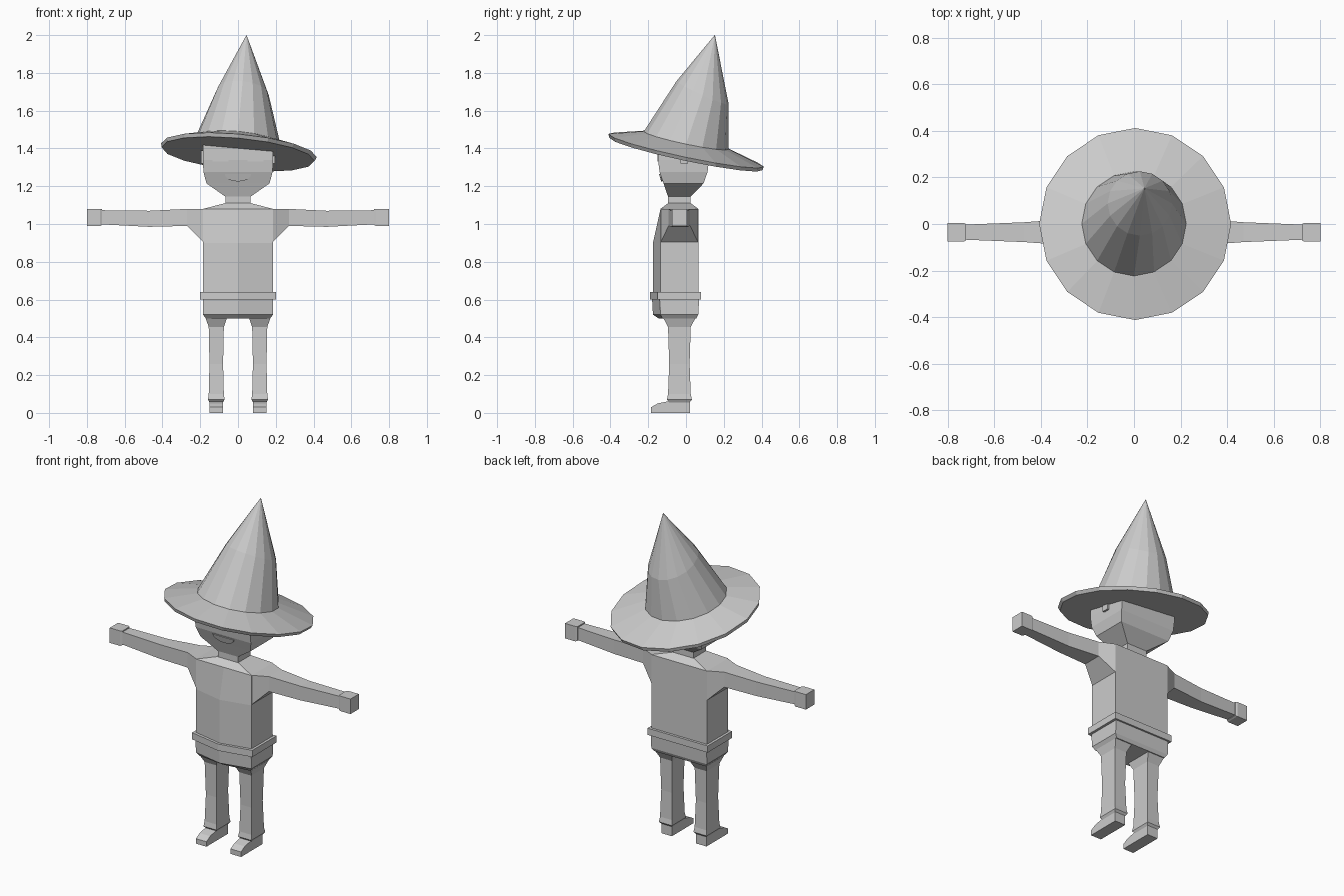
import bpy, bmesh
from math import sin, cos, pi

cube = bpy.data.objects.get("Cube")
if cube:
    bpy.data.objects.remove(cube, do_unlink=True)

# One material for the whole figure
shade = 0.6
grey = bpy.data.materials.new("plain grey")
grey.use_nodes = True
grey.diffuse_color = (shade, shade, shade, 1)
grey.node_tree.nodes["Principled BSDF"].inputs["Base Color"].default_value = grey.diffuse_color

body_y = -0.035      # middle of torso, limbs and neck
head_y = -0.013      # middle of the head
leg_x = 0.115
shoulder_z = 1.08


def loft(name, rings, mirror=False):
    """Skin a stack of equal-length rings, cap both ends; optionally mirror in x."""
    bm = bmesh.new()
    loops = [[bm.verts.new(point) for point in ring] for ring in rings]
    for lower, upper in zip(loops, loops[1:]):
        for i in range(len(lower)):
            bm.faces.new((lower[i - 1], lower[i], upper[i], upper[i - 1]))
    bm.faces.new(loops[0])
    bm.faces.new(loops[-1])
    bmesh.ops.recalc_face_normals(bm, faces=bm.faces)
    mesh = bpy.data.meshes.new(name)
    bm.to_mesh(mesh)
    bm.free()
    mesh.materials.append(grey)
    part = bpy.data.objects.new(name, mesh)
    bpy.context.collection.objects.link(part)
    if mirror:
        modifier = part.modifiers.new("mirror", 'MIRROR')
        modifier.use_mirror_merge = False


def block(z, wide, deep, x=0, y=body_y):
    """Horizontal rectangle given by its centre and half sizes."""
    return [(x - wide, y - deep, z), (x + wide, y - deep, z),
            (x + wide, y + deep, z), (x - wide, y + deep, z)]


def body(z, wide=0.185, deep=0.1, ridge=0.04):
    """Horizontal section with a ridge down the middle of the front."""
    section = block(z, wide, deep)
    section.insert(1, (0, body_y - deep - ridge, z))
    return section


def leg(z, scale):
    return block(z, 0.04 * scale, 0.06 * scale, x=leg_x)


def arm(x, depth, height, top=shoulder_z):
    """Upright section of an arm, hanging from its top edge."""
    front, back = body_y - depth / 2, body_y + depth / 2
    return [(x, front, top - height), (x, back, top - height), (x, back, top), (x, front, top)]


def disc(z, radius, lean, x=0, y=0, sides=16):
    """Circle in plan lying on a plane that slopes along x and y."""
    ring = []
    for i in range(sides):
        angle = 2 * pi * i / sides
        dx, dy = radius * cos(angle), radius * sin(angle)
        ring.append((x + dx, y + dy, z + lean[0] * dx + lean[1] * dy))
    return ring


# Torso, belt and hips
loft("torso", [
    body(0.6), body(0.9),
    body(shoulder_z, ridge=0),
    body(1.11, wide=0.07, deep=0.06, ridge=0)])
loft("belt", [body(z, wide=0.2, deep=0.115) for z in (0.6, 0.64)])
loft("hips", [
    body(0.5, wide=0.17, deep=0.09, ridge=0.02),
    body(0.52), body(0.61, deep=0.105)])

# Legs flare into the hips and into a cuff above the shoe
loft("legs", [
    leg(0.05, scale=0.8), leg(0.07, scale=1.1), leg(0.1, scale=1),
    leg(0.26, scale=0.9), leg(0.455, scale=1), leg(0.5, scale=1.4)], mirror=True)

# Shoes are a side profile with a sloping toe
toe, instep, heel, ankle = -0.185, -0.1, 0.02, 0.06
shoe_profile = [(toe, 0), (heel, 0), (heel, ankle), (instep, ankle),
                (instep - 0.05, ankle - 0.01), (toe, ankle / 2)]
loft("shoes", [[(leg_x + side, y, z) for y, z in shoe_profile]
               for side in (-0.035, 0.035)], mirror=True)

# Arms and hands
wrist = 0.72
loft("arms", [
    arm(0.18, depth=0.2, height=0.18),
    arm(0.27, depth=0.115, height=0.09),
    arm(0.47, depth=0.085, height=0.085, top=1.07),
    arm(wrist, depth=0.065, height=0.075, top=1.073)], mirror=True)
loft("hands", [
    arm(wrist, depth=0.07, height=0.085),
    arm(wrist + 0.01, depth=0.08, height=0.09),
    arm(0.8, depth=0.08, height=0.09)], mirror=True)

# Neck and head, the crown tilted to stay inside the hat
chin = 1.145
loft("neck", [block(z, wide=0.067, deep=0.06) for z in (1.1, chin)])
brow = block(1.34, wide=0.186, deep=0.135, y=head_y)
loft("head", [
    block(chin, wide=0.067, deep=0.06),
    block(1.215, wide=0.167, deep=0.106, y=head_y),
    block(1.275, wide=0.183, deep=0.127, y=head_y),
    brow,
    [(x, y, z + 0.05 - 0.2 * y) for x, y, z in brow]])
loft("ears", [block(z, wide=0.02, deep=0.02, x=0.177, y=-0.01) for z in (1.32, 1.39)],
     mirror=True)

# Face plates
face_y = head_y - 0.135
loft("eyes", [block(z, wide=0.042, deep=0.004, x=0.092, y=face_y) for z in (1.33, 1.38)],
     mirror=True)
lip, smile_steps = 1.265, 8
smile = [pi * i / smile_steps for i in range(smile_steps + 1)]
loft("mouth", [
    [(0.07 * cos(a), face_y + 0.01 + 0.012 * sin(a) + offset, lip - 0.04 * sin(a)) for a in smile]
    for offset in (-0.005, 0.003)])

# Hat: flat underside, sloping brim, leaning cone
brim_lean, cone_lean = (-0.09, -0.21), (-0.1, -0.45)
loft("hat_brim", [
    disc(1.37, radius=0.405, lean=brim_lean),
    disc(1.39, radius=0.412, lean=brim_lean, x=0.005),
    disc(1.443, radius=0.227, lean=brim_lean)])
loft("hat_cone", [
    disc(1.44, radius=0.225, lean=brim_lean),
    disc(1.695, radius=0.138, lean=cone_lean, x=0.025, y=0.088),
    disc(2, radius=0.0005, lean=cone_lean, x=0.045, y=0.153)])
